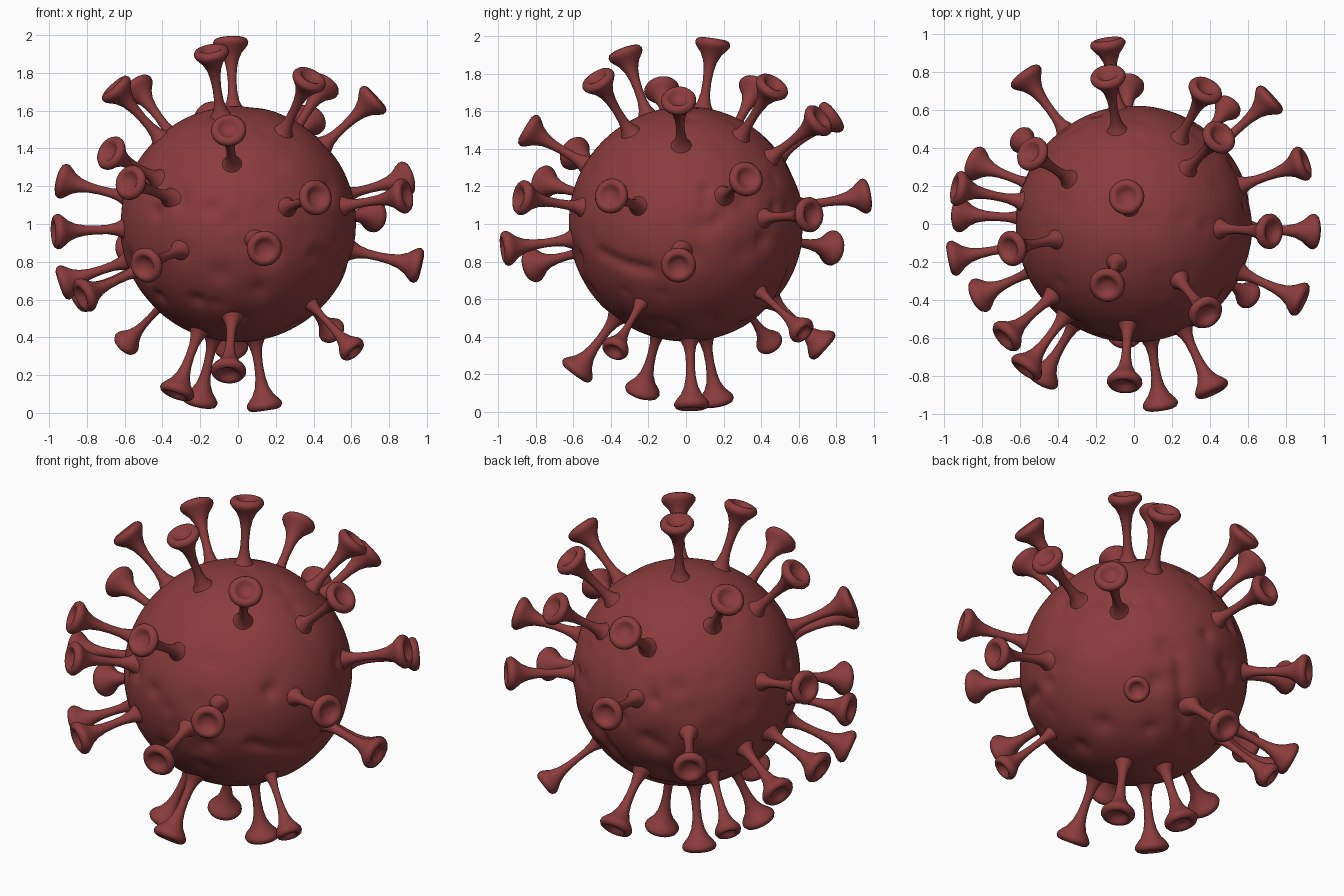
import bpy, bmesh, math, random
from mathutils import Vector

random.seed(4)
if "Cube" in bpy.data.objects:
    bpy.data.objects.remove(bpy.data.objects["Cube"])

CENTRE = Vector((0, 0, 1))
RADIUS = 0.625

# One dark red for everything
red = bpy.data.materials.new("dark_red")
red.use_nodes = True
colour = (0.26, 0.045, 0.046, 1)
red.diffuse_color = colour
bsdf = red.node_tree.nodes["Principled BSDF"]
bsdf.inputs["Base Color"].default_value = colour
bsdf.inputs["Roughness"].default_value = 0.6


def finish(bm, name):
    """Turn a bmesh into a smooth-shaded mesh in the shared colour."""
    bmesh.ops.recalc_face_normals(bm, faces=bm.faces)
    mesh = bpy.data.meshes.new(name)
    bm.to_mesh(mesh)
    bm.free()
    mesh.materials.append(red)
    mesh.shade_smooth()
    return mesh


def place(mesh, name):
    obj = bpy.data.objects.new(name, mesh)
    bpy.context.collection.objects.link(obj)
    obj.location = CENTRE
    return obj


# Dents in the body: (direction, angular width, depth)
dents = []
for i in range(110):
    d = Vector([random.gauss(0, 1) for _ in range(3)]).normalized()
    calm = 0.45 if d.z > 0.3 else 1
    dents.append((d, random.uniform(0.05, 0.10), calm * random.uniform(0.006, 0.02)))

# Two winding folds on the lower half, made of overlapping dents
folds = [
    [(0.17, 0.57, -0.19), (0.07, 0.49, -0.38), (-0.04, 0.36, -0.5), (-0.21, 0.21, -0.54)],
    [(0.4, -0.45, -0.15), (0.5, -0.3, -0.22), (0.55, -0.15, -0.25)],
]
for path in folds:
    for a, b in zip(path, path[1:]):
        for k in range(4):
            d = Vector(a).lerp(Vector(b), k / 4).normalized()
            dents.append((d, 0.06, 0.014))

# Body: fine sphere pressed in by the dents
bm = bmesh.new()
bmesh.ops.create_icosphere(bm, subdivisions=6, radius=1)
for v in bm.verts:
    n = v.co.normalized()
    push = 0
    for d, width, depth in dents:
        q = (1 - n.dot(d)) * 2 / width ** 2
        if q < 8:
            push += depth * math.exp(-q)
    v.co = n * (RADIUS - min(push, 0.04))
place(finish(bm, "body"), "body")

# Spike: turned profile (radius, distance from centre) with flared root,
# thin stem, trumpet head and dimpled tip
profile = [(0.075, 0.59), (0.05, 0.622), (0.034, 0.655), (0.025, 0.70), (0.023, 0.76),
           (0.027, 0.82), (0.037, 0.87), (0.056, 0.91), (0.08, 0.938), (0.092, 0.955),
           (0.094, 0.97), (0.085, 0.985), (0.068, 0.992), (0.054, 0.986), (0.042, 0.972),
           (0.022, 0.964), (0, 0.962)]
bm = bmesh.new()
verts = [bm.verts.new((r, 0, h)) for r, h in profile]
edges = [bm.edges.new(pair) for pair in zip(verts, verts[1:])]
bmesh.ops.spin(bm, geom=verts + edges, cent=(0, 0, 0), axis=(0, 0, 1),
               angle=math.tau, steps=28, use_duplicate=False)
bmesh.ops.remove_doubles(bm, verts=bm.verts, dist=0.0005)
spike_mesh = finish(bm, "spike")

# Spike directions, grouped by height
upper = [(-0.04, 0.145, 0.98), (-0.14, -0.32, 0.9), (0.38, -0.47, 0.77), (0.46, 0.47, 0.75),
         (0.73, -0.04, 0.67), (-0.55, 0.38, 0.74), (-0.65, -0.13, 0.72), (-0.05, -0.84, 0.5),
         (-0.14, 0.79, 0.58), (0.39, 0.73, 0.57)]
middle = [(-0.14, 0.96, 0.15), (-0.58, 0.79, -0.13), (0.72, 0.66, 0.05), (0.89, 0.32, 0.24),
          (0.95, -0.04, -0.22), (0.88, -0.4, 0.15), (0.41, -0.87, 0.14), (0.14, -0.96, -0.13),
          (-0.49, -0.82, -0.22), (-0.57, -0.76, 0.22), (-0.68, -0.6, 0.38),
          (-0.82, -0.38, -0.38), (-0.95, -0.18, -0.04), (-0.94, 0.19, 0.23),
          (-0.92, 0.05, -0.31), (-0.84, 0.32, -0.38)]
lower = [(-0.04, 0.73, -0.65), (-0.05, -0.58, -0.78), (-0.32, -0.23, -0.88),
         (0.14, 0.03, -0.96), (-0.2, 0.16, -0.93)]
slim = [(-0.6, 0.45, -0.64), (0.5, 0.62, -0.57), (0.61, -0.38, -0.67)]

for group, names, width in ((upper, "upper_spike", 1), (middle, "middle_spike", 1),
                            (lower, "lower_spike", 1), (slim, "slim_spike", 0.78)):
    for i, d in enumerate(group):
        spike = place(spike_mesh, f"{names}_{i + 1}")
        spike.rotation_euler = Vector(d).to_track_quat("Z", "Y").to_euler()
        spike.scale = (width, width, 1.005)
